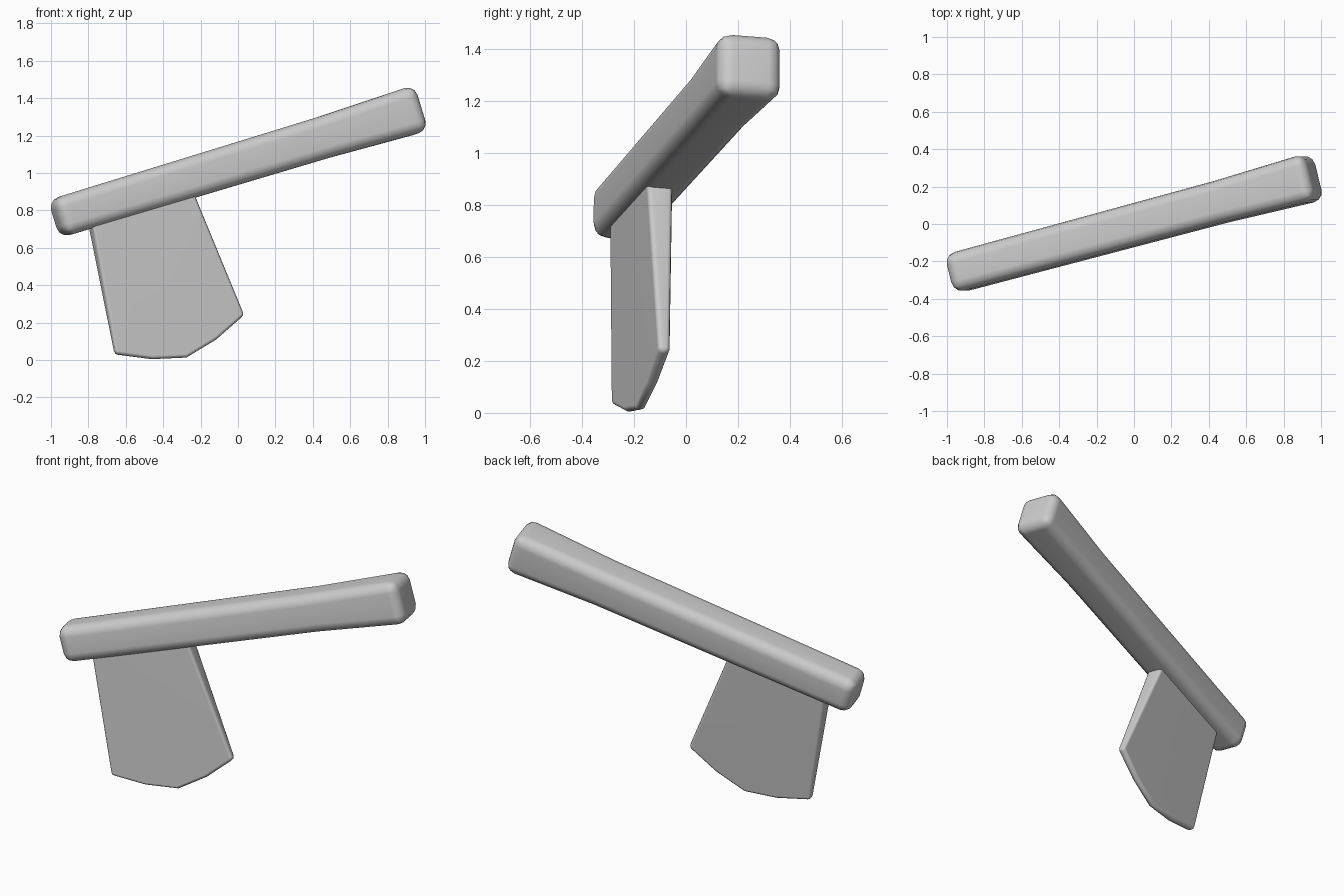
import bpy, bmesh, math
from mathutils import Matrix, Vector

if "Cube" in bpy.data.objects:
    bpy.data.objects.remove(bpy.data.objects["Cube"])

# Tool frame: x along the handle, y across the blade, z away from the blade
POSE = (Matrix.Translation((0, -0.006, 1.052))
        @ Matrix.Rotation(math.radians(15), 4, 'Z')
        @ Matrix.Rotation(math.radians(-16.3), 4, 'Y')
        @ Matrix.Rotation(math.radians(-4.5), 4, 'X'))


def loft(name, rings, bevel, segments):
    """Skin closed rings of points, cap the ends and round the hard edges."""
    bm = bmesh.new()
    loops = [[bm.verts.new(p) for p in ring] for ring in rings]
    n = len(loops[0])
    for a, b in zip(loops, loops[1:]):
        for i in range(n):
            j = (i + 1) % n
            bm.faces.new((a[i], a[j], b[j], b[i]))
    bm.faces.new(loops[0])
    bm.faces.new(loops[-1])
    bmesh.ops.recalc_face_normals(bm, faces=bm.faces)
    hard = [e for e in bm.edges if e.calc_face_angle() > math.radians(30)]
    bmesh.ops.bevel(bm, geom=hard, offset=bevel, segments=segments,
                    profile=0.5, affect='EDGES', clamp_overlap=True)
    bmesh.ops.recalc_face_normals(bm, faces=bm.faces)
    for f in bm.faces:
        f.smooth = True
    mesh = bpy.data.meshes.new(name)
    bm.to_mesh(mesh)
    bm.free()
    obj = bpy.data.objects.new(name, mesh)
    bpy.context.collection.objects.link(obj)
    obj.matrix_world = POSE
    mod = obj.modifiers.new("flat_face_shading", 'WEIGHTED_NORMAL')
    mod.keep_sharp = True
    return obj


# Handle: square bar that flares toward the grip end
stations = [(-1.05, 0.106), (0.5, 0.113), (1.04, 0.128)]
loft("handle", [[(s, y * h, z * h) for y, z in ((-1, -1), (1, -1), (1, 1), (-1, 1))]
                for s, h in stations], 0.058, 3)

# Blade: symmetric fan with a faceted cutting edge, thinner toward the edge
half = [(0.29, -0.04), (0.372, -0.786), (0.186, -0.868)]
outline = half + [(0, -0.914)] + [(-x, z) for x, z in reversed(half)]


def blade_side(side):
    return [(x - 0.59, -0.02 + side * (0.055 + 0.040 * z), z) for x, z in outline]


loft("blade", [blade_side(-1), blade_side(1)], 0.017, 2)
